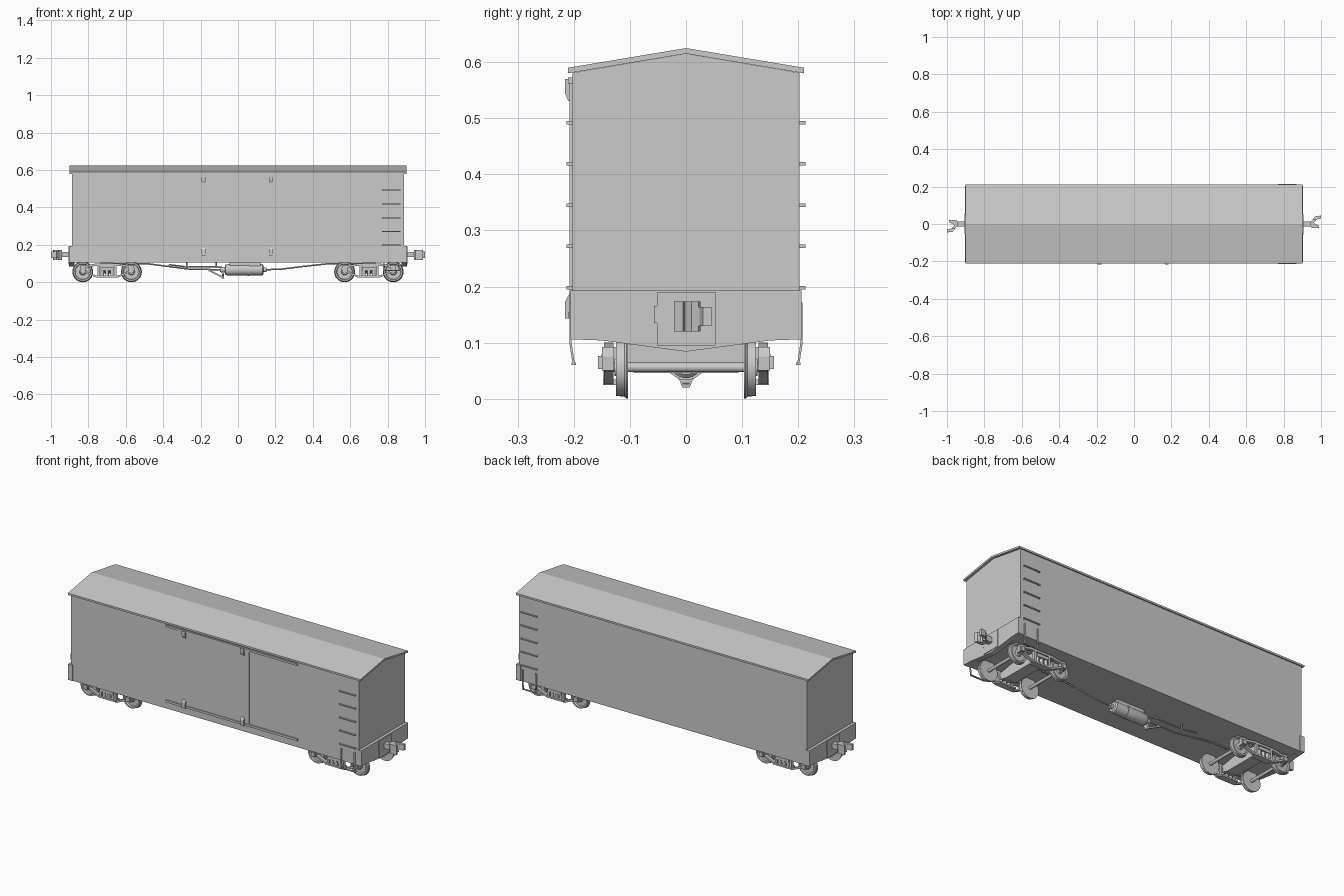
import bpy, bmesh, math
from mathutils import Vector, Matrix

if "Cube" in bpy.data.objects:
    bpy.data.objects.remove(bpy.data.objects["Cube"])


def finish(name, bm, smooth=False):
    bmesh.ops.recalc_face_normals(bm, faces=bm.faces)
    me = bpy.data.meshes.new(name)
    bm.to_mesh(me)
    bm.free()
    ob = bpy.data.objects.new(name, me)
    bpy.context.collection.objects.link(ob)
    if smooth:
        bpy.ops.object.select_all(action='DESELECT')
        ob.select_set(True)
        bpy.context.view_layer.objects.active = ob
        bpy.ops.object.shade_smooth_by_angle(angle=math.radians(35))
    return ob


def prism(name, pts, axis, a, b):
    """Extrude a 2D profile from a to b along the given axis."""
    place = {'x': lambda u, v, w: (w, u, v),
             'y': lambda u, v, w: (u, w, v),
             'z': lambda u, v, w: (u, v, w)}[axis]
    bm = bmesh.new()
    lo = [bm.verts.new(place(u, v, a)) for u, v in pts]
    hi = [bm.verts.new(place(u, v, b)) for u, v in pts]
    bm.faces.new(lo)
    bm.faces.new(hi)
    for i in range(len(pts)):
        j = (i + 1) % len(pts)
        bm.faces.new((lo[i], lo[j], hi[j], hi[i]))
    return finish(name, bm)


def box(name, x0, x1, y0, y1, z0, z1):
    return prism(name, [(x0, y0), (x1, y0), (x1, y1), (x0, y1)], 'z', z0, z1)


def cyl(name, p, q, r, seg=16):
    p, q = Vector(p), Vector(q)
    rot = (q - p).to_track_quat('Z', 'Y').to_matrix().to_4x4()
    bm = bmesh.new()
    bmesh.ops.create_cone(bm, cap_ends=True, segments=seg, radius1=r, radius2=r,
                          depth=(q - p).length,
                          matrix=Matrix.Translation((p + q) / 2) @ rot)
    return finish(name, bm, True)


def lathe(name, profile, centre, axis, seg=32):
    """Spin (radius, offset) points about an axis through centre."""
    axis, c = Vector(axis), Vector(centre)
    bm = bmesh.new()
    vs = [bm.verts.new(c + axis * t + Vector((0, 0, r))) for r, t in profile]
    edges = [bm.edges.new(e) for e in zip(vs, vs[1:])]
    bmesh.ops.spin(bm, geom=vs + edges, cent=c, axis=axis,
                   angle=2 * math.pi, steps=seg)
    bmesh.ops.remove_doubles(bm, verts=bm.verts, dist=1e-5)
    return finish(name, bm, True)


def rod(name, pts, r):
    cu = bpy.data.curves.new(name, 'CURVE')
    cu.dimensions = '3D'
    cu.bevel_depth = r
    cu.bevel_resolution = 2
    cu.use_fill_caps = True
    s = cu.splines.new('POLY')
    s.points.add(len(pts) - 1)
    for sp, p in zip(s.points, pts):
        sp.co = (*p, 1)
    ob = bpy.data.objects.new(name, cu)
    bpy.context.collection.objects.link(ob)
    return ob


def bar(name, p, q, w, y0, y1):
    """Flat strap of width w between two points in the xz plane."""
    p, q = Vector(p), Vector(q)
    d = (q - p).normalized()
    n = Vector((-d.y, d.x)) * w / 2
    return prism(name, [p + n, q + n, q - n, p - n], 'y', y0, y1)


# Body and gable roof
prism("body", [(-.202, .106), (.202, .106), (.202, .581), (0, .615), (-.202, .581)],
      'x', -.887, .887)
prism("roof", [(-.21, .58), (0, .615), (.21, .58), (.21, .59), (0, .625), (-.21, .59)],
      'x', -.9, .9)

# End beams, coupler plates and couplers (the two ends are rotated copies)
for s in (1, -1):
    prism("end_beam", [(-.206, .106), (-.15, .104), (0, .084), (.15, .104), (.206, .106),
                       (.206, .193), (-.206, .193)], 'x', s * .875, s * .903)
    prism("coupler_plate", [(s * y, z) for y, z in
                            [(-.052, .095), (.053, .095), (.053, .19), (-.052, .19), (-.052, .165),
                             (-.057, .165), (-.057, .135), (-.052, .135)]],
          'x', s * .9, s * .907)
    box("coupler_shank", s * .9, s * .95, -.013, .013, .134, .163)
    prism("coupler_head", [(s * x, s * y) for x, y in
                           [(.94, -.012), (.95, -.021), (.99, -.021), (.985, -.005),
                            (.968, -.002), (.962, .01), (.974, .022), (.96, .026), (.94, .012)]],
          'z', .12, .173)
    prism("coupler_arm", [(s * x, s * y) for x, y in
                          [(.958, .008), (.975, .024), (1, .03), (1, .045), (.97, .042), (.95, .018)]],
          'z', .13, .164)

# Ladder rungs and stirrup steps at the +x end of both sides
for s in (1, -1):
    for z in (.198, .272, .345, .419, .492):
        box("ladder_rung", .77, .87, s * .207, s * .213, z - .003, z + .003)
        for x in (.772, .864):
            box("rung_mount", x, x + .004, s * .2, s * .209, z - .003, z + .003)
    for x in (.775, .857):
        prism("stirrup_leg", [(s * y, z) for y, z in
                              [(.202, .172), (.208, .172), (.208, .1), (.202, .062),
                               (.198, .062), (.204, .1)]], 'x', x, x + .008)
    box("stirrup_step", .775, .865, s * .196, s * .204, .06, .065)

# Sliding door on the front with rails and brackets
box("door", -.23, .21, -.205, -.2, .152, .565)
box("door_post", .205, .213, -.208, -.2, .15, .567)
box("upper_door_rail", -.3, .51, -.21, -.2, .562, .573)
box("lower_door_rail", -.3, .51, -.209, -.2, .143, .155)
for x in (-.185, .175):
    prism("upper_door_bracket", [(-.2, .531), (-.21, .531), (-.216, .545), (-.216, .57), (-.2, .57)],
          'x', x - .01, x + .01)
    prism("lower_door_bracket", [(-.2, .187), (-.208, .187), (-.216, .172), (-.216, .143), (-.2, .143)],
          'x', x - .01, x + .01)

# Trucks
for c in (-.7, .7):
    prism("bolster", [(-.14, .06), (-.09, .046), (.09, .046), (.14, .06), (.14, .09),
                      (.05, .106), (-.05, .106), (-.14, .09)], 'x', c - .034, c + .034)
    for x in (c - .13, c + .13):
        cyl("axle", (x, -.145, .056), (x, .145, .056), .0085)
        for s in (1, -1):
            lathe("wheel", [(0, .104), (.055, .103), (.056, .106), (.052, .11), (.051, .125),
                            (.043, .125), (.04, .117), (.018, .117), (.015, .127), (0, .127)],
                  (x, 0, .056), (0, s, 0))
            prism("journal_box", [(x - .014, .05), (x + .014, .05), (x + .016, .075),
                                  (x + .01, .092), (x - .01, .092), (x - .016, .075)],
                  'y', s * .128, s * .15)
            box("journal_lid", x - .011, x + .011, s * .15, s * .157, .053, .076)
    for s in (1, -1):
        y0, y1 = s * .129, s * .146
        bar("truck_top_chord", (c - .065, .094), (c + .065, .094), .012, y0, y1)
        bar("truck_bottom_chord", (c - .062, .03), (c + .062, .03), .01, y0, y1)
        box("spring_plank", c - .05, c + .05, s * .112, s * .148, .025, .034)
        box("bolster_end", c - .036, c + .036, s * .125, s * .151, .062, .08)
        for m in (1, -1):
            bar("truck_upper_arm", (c + m * .06, .094), (c + m * .13, .082), .012, y0, y1)
            bar("truck_lower_arm", (c + m * .058, .03), (c + m * .124, .06), .01, y0, y1)
            bar("truck_column", (c + m * .045, .028), (c + m * .045, .096), .012, y0, y1)
        for k in (-.026, 0, .026):
            cyl("truck_spring", (c + k, s * .138, .033), (c + k, s * .138, .063), .009, 12)

# Brake cylinder with flanges and mounting
lathe("brake_cylinder", [(0, -.095), (.013, -.095), (.016, -.07), (.026, -.068), (.031, -.055),
                         (.031, .05), (.034, .05), (.034, .06), (.03, .06), (.03, .13),
                         (.024, .136), (.012, .137), (.012, .153), (0, .153)],
      (0, 0, .067), (1, 0, 0))
box("cylinder_mount", -.045, .12, -.022, .022, .085, .108)
prism("brake_bracket", [(-.028, .046), (-.012, .034), (-.007, .021), (.007, .021),
                        (.012, .034), (.028, .046)], 'x', -.085, -.075)
bar("brake_lever", (-.16, .066), (-.075, .024), .008, -.006, .006)

# Brake rods and hangers
rod("brake_rod_right", [(.14, 0, .067), (.23, 0, .07), (.36, 0, .086), (.49, 0, .1), (.68, 0, .1)], .004)
rod("brake_rod_left", [(-.09, 0, .067), (-.27, 0, .071), (-.36, 0, .083), (-.49, 0, .1), (-.68, 0, .1)], .004)
rod("brake_pipe", [(-.37, .03, .094), (-.28, .03, .083), (-.115, .03, .083), (-.06, .02, .075)], .004)
for x in (-.275, -.115):
    rod("rod_hanger", [(x, .03, .075), (x, .03, .107)], .004)
